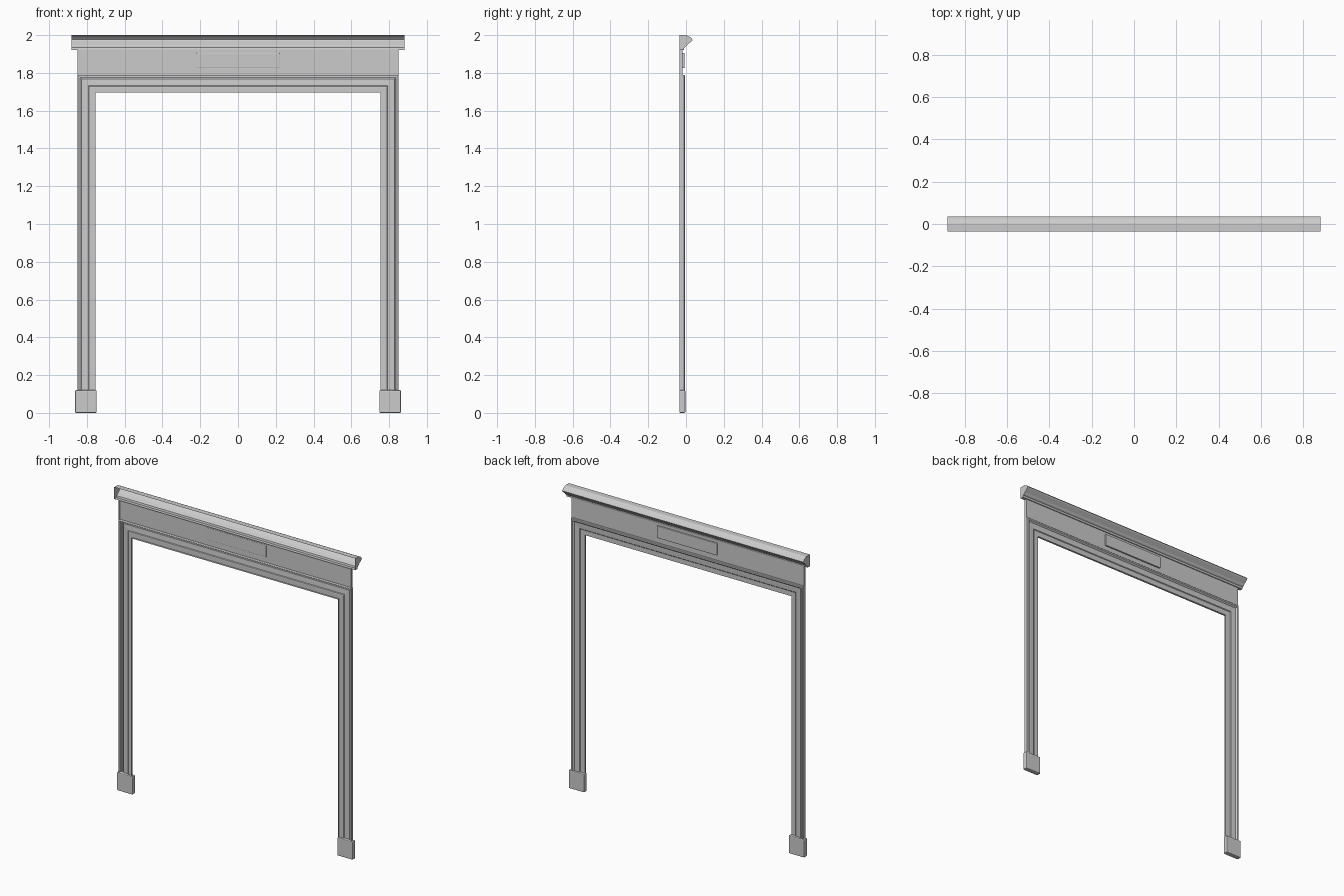
import bpy, bmesh

if "Cube" in bpy.data.objects:
    bpy.data.objects.remove(bpy.data.objects["Cube"])

BACK = -0.035


def finish(name, bm):
    bmesh.ops.recalc_face_normals(bm, faces=bm.faces)
    me = bpy.data.meshes.new(name)
    bm.to_mesh(me)
    bm.free()
    ob = bpy.data.objects.new(name, me)
    bpy.context.collection.objects.link(ob)
    return ob


def sweep(name, sections, caps=False):
    """Skin a row of matching cross-sections; the wall side stays open."""
    bm = bmesh.new()
    rows = [[bm.verts.new(p) for p in s] for s in sections]
    for a, b in zip(rows, rows[1:]):
        for i in range(len(a) - 1):
            bm.faces.new((a[i], a[i + 1], b[i + 1], b[i]))
    if caps:
        bm.faces.new(rows[0])
        bm.faces.new(rows[-1])
    return finish(name, bm)


def moulding(name, profile, half):
    return sweep(name, [[(x, y, z) for y, z in profile] for x in (-half, half)], True)


def block(name, x, y, z, bevel):
    bm = bmesh.new()
    bmesh.ops.create_cube(bm, size=1)
    for v in bm.verts:
        for i, (lo, hi) in enumerate((x, y, z)):
            v.co[i] = lo if v.co[i] < 0 else hi
    bmesh.ops.bevel(bm, geom=bm.edges[:], offset=bevel, segments=2,
                    profile=0.5, affect='EDGES')
    return finish(name, bm)


# Mitred casing: (inset from outer edge, y), swept up, across and down
casing = [(0, BACK), (0, -0.01), (0.004, -0.006), (0.014, -0.006),
          (0.019, -0.011), (0.022, -0.015), (0.03, -0.015), (0.058, -0.017),
          (0.062, -0.021), (0.068, -0.022), (0.095, -0.022), (0.095, BACK)]
W, H = 0.85, 1.79
sweep("door_casing", [
    [(-W + d, y, 0.11) for d, y in casing],
    [(-W + d, y, H - d) for d, y in casing],
    [(W - d, y, H - d) for d, y in casing],
    [(W - d, y, 0.11) for d, y in casing]])

# Frieze board above the casing
moulding("frieze_board", [(BACK, 1.925), (-0.018, 1.925), (-0.018, 1.785),
                          (BACK, 1.785)], W)

# Raised plaque on the frieze
block("frieze_panel", (-0.22, 0.22), (-0.02, -0.008), (1.825, 1.905), 0.003)

# Crown cornice with end caps
moulding("cornice", [(BACK, 2.0), (0.002, 2.0), (0.024, 1.988), (0.035, 1.976),
                     (0.031, 1.969), (0.018, 1.958), (0.006, 1.948),
                     (-0.001, 1.939), (-0.009, 1.934), (-0.012, 1.922),
                     (BACK, 1.922)], 0.882)

# Plinth blocks
for side, name in ((-1, "left_plinth"), (1, "right_plinth")):
    block(name, sorted((side * 0.748, side * 0.863)), (BACK, -0.003), (0, 0.12), 0.006)
